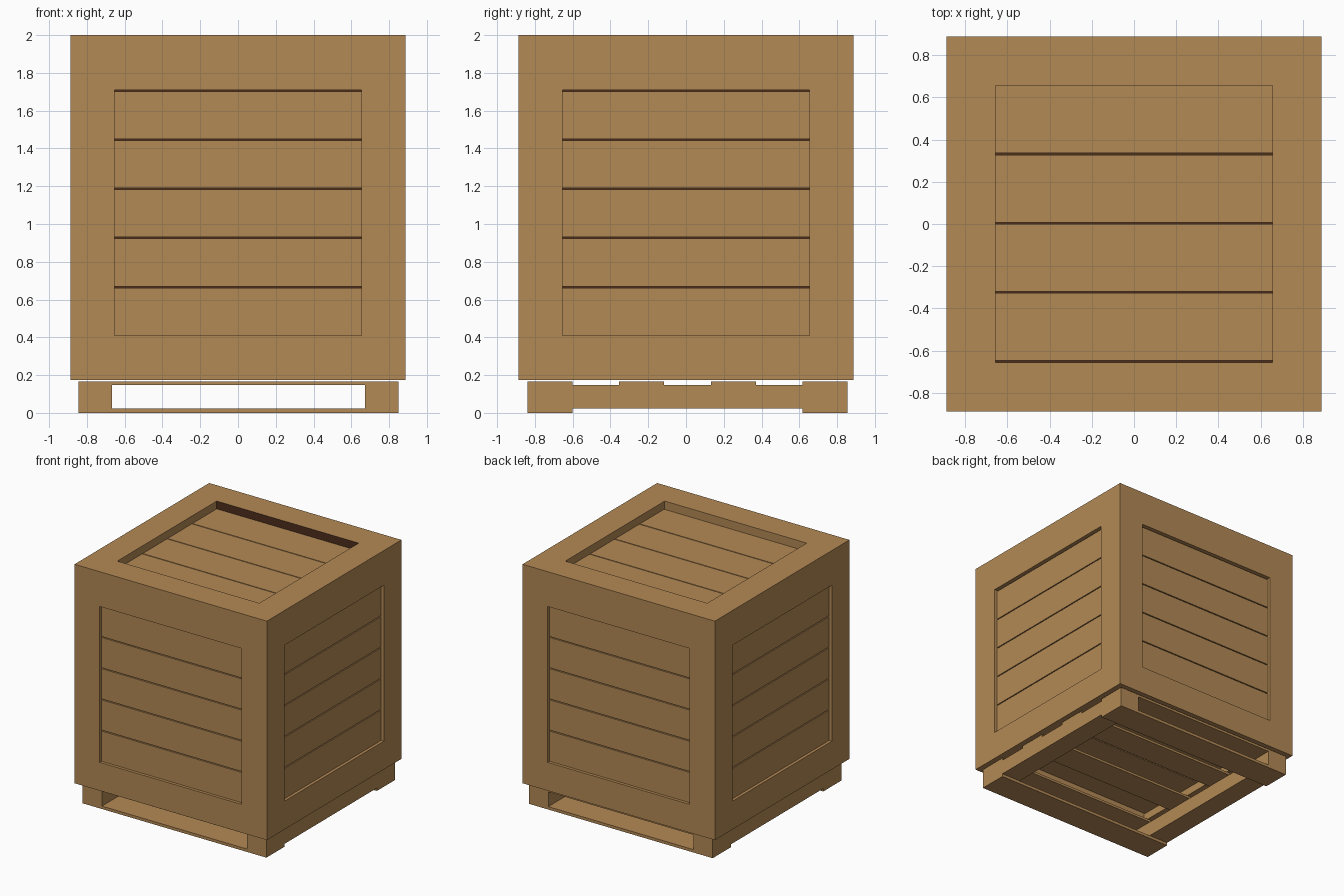
import bpy
import bmesh
from math import copysign, pi
from mathutils import Vector, Matrix

old = bpy.data.objects.get("Cube")
if old:
    bpy.data.objects.remove(old, do_unlink=True)


def material(name, rgb):
    m = bpy.data.materials.new(name)
    m.use_nodes = True
    m.diffuse_color = (*rgb, 1)
    bsdf = m.node_tree.nodes["Principled BSDF"]
    bsdf.inputs["Base Color"].default_value = (*rgb, 1)
    bsdf.inputs["Roughness"].default_value = 0.8
    return m


WOOD = material("light brown wood", (0.455, 0.252, 0.09))
DARK = material("dark red brown wood", (0.075, 0.026, 0.011))


def finish(bm, name, *mats):
    mesh = bpy.data.meshes.new(name)
    bm.to_mesh(mesh)
    bm.free()
    for m in mats:
        mesh.materials.append(m)
    obj = bpy.data.objects.new(name, mesh)
    bpy.context.collection.objects.link(obj)
    return obj


def add_box(bm, lo, hi):
    lo, hi = Vector(lo), Vector(hi)
    place = Matrix.Translation((lo + hi) / 2) @ Matrix.Diagonal((*(hi - lo), 1))
    bmesh.ops.create_cube(bm, size=1, matrix=place)


def box(name, lo, hi):
    bm = bmesh.new()
    add_box(bm, lo, hi)
    return finish(bm, name, WOOD)


HALF, BASE, TOP = 0.887, 0.174, 2.0
OPEN, LOW, HIGH = 0.655, 0.41, 1.71
SIDE_DEPTH, LID_DEPTH, BOARD, GAP = 0.025, 0.065, 0.02, 0.008

# Crate frame: a block with a sunken opening in every face
bm = bmesh.new()
add_box(bm, (-HALF, -HALF, BASE), (HALF, HALF, TOP))
openings = list(bm.faces)
bmesh.ops.inset_individual(bm, faces=openings, thickness=0.2)
middle = (BASE + TOP) / 2
for face in openings:
    face.normal_update()
    normal = face.normal.copy()
    upright = abs(normal.z) < 0.5
    for v in face.verts:
        for axis in (0, 1):
            if abs(normal[axis]) < 0.5:
                v.co[axis] = copysign(OPEN, v.co[axis])
        if upright:
            v.co.z = HIGH if v.co.z > middle else LOW
    # Push a copy of the face straight inwards
    depth = (SIDE_DEPTH if upright else LID_DEPTH) + BOARD
    floor = bmesh.ops.extrude_discrete_faces(bm, faces=[face])["faces"][0]
    bmesh.ops.translate(bm, verts=floor.verts, vec=-normal * depth)
    floor.material_index = 1
# Dark rear wall of the lid opening
bm.normal_update()
for face in bm.faces:
    c = face.calc_center_median()
    if face.normal.y < -0.9 and c.y > 0 and c.z > HIGH:
        face.material_index = 1
finish(bm, "crate_frame", WOOD, DARK)

# Side planks, stacked upwards with narrow gaps
pitch = (HIGH - LOW) / 5
for i, side in enumerate(("front", "left", "back", "right")):
    bm = bmesh.new()
    face_y = -HALF + SIDE_DEPTH
    for k in range(5):
        z = LOW + k * pitch
        add_box(bm, (-OPEN, face_y, z), (OPEN, face_y + BOARD, z + pitch - GAP))
    bm.transform(Matrix.Rotation(i * pi / 2, 4, "Z"))
    finish(bm, side + "_planks", WOOD)

# Lid and floor planks
pitch = 2 * OPEN / 4
for name, z in (("lid_planks", TOP - LID_DEPTH - BOARD), ("floor_planks", BASE + LID_DEPTH)):
    bm = bmesh.new()
    for k in range(4):
        y = -OPEN + k * pitch
        add_box(bm, (-OPEN, y + GAP, z), (OPEN, y + pitch, z + BOARD))
    finish(bm, name, WOOD)

# Pallet: two runners, two bottom boards, four top boards
LEFT, RIGHT, FRONT, BACK = 0.85, -0.845, -0.84, 0.855
RUNNER, WIDE, BOTTOM, DECK = 0.178, 0.238, 0.024, 0.147
for name, x in (("left", LEFT - RUNNER), ("right", RIGHT)):
    box(name + "_pallet_runner", (x, FRONT, BOTTOM), (x + RUNNER, BACK, DECK))
step = (BACK - FRONT - WIDE) / 3
for k in range(4):
    y = FRONT + k * step
    box(f"pallet_top_board_{k + 1}", (RIGHT, y, DECK), (LEFT, y + WIDE, 0.167))
for name, y in (("front", FRONT), ("back", BACK - WIDE)):
    box(name + "_pallet_bottom_board", (RIGHT, y, 0), (LEFT, y + WIDE, BOTTOM))
